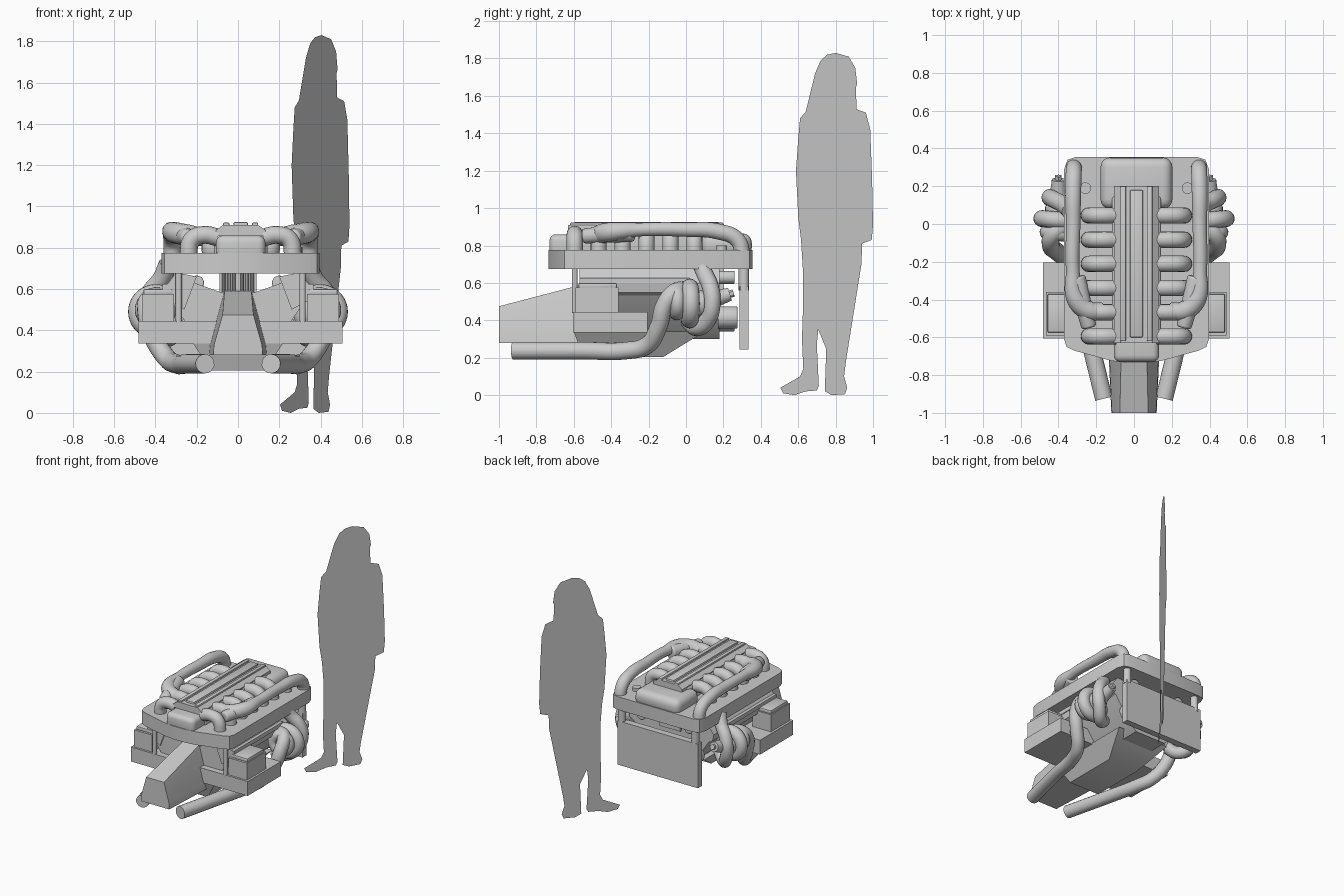
import bpy, bmesh, math
from mathutils import Vector, Matrix


def finish(ob, mirror=False, bevel=0, segments=4, angle=35):
    if bevel:
        m = ob.modifiers.new("bevel", 'BEVEL')
        m.width, m.segments, m.limit_method = bevel, segments, 'ANGLE'
    if mirror:
        ob.modifiers.new("mirror", 'MIRROR')
    bpy.ops.object.select_all(action='DESELECT')
    ob.select_set(True)
    bpy.context.view_layer.objects.active = ob
    bpy.ops.object.convert(target='MESH')
    bpy.ops.object.shade_smooth_by_angle(angle=math.radians(angle))
    return ob


def from_bm(name, bm, **kw):
    bmesh.ops.recalc_face_normals(bm, faces=bm.faces)
    me = bpy.data.meshes.new(name)
    bm.to_mesh(me)
    bm.free()
    ob = bpy.data.objects.new(name, me)
    bpy.context.collection.objects.link(ob)
    return finish(ob, **kw)


def loft(name, sections, **kw):
    """Skin closed sections that all have the same point count."""
    bm = bmesh.new()
    rings = [[bm.verts.new(p) for p in s] for s in sections]
    n = len(rings[0])
    for a, b in zip(rings, rings[1:]):
        for i in range(n):
            bm.faces.new((a[i], a[(i + 1) % n], b[(i + 1) % n], b[i]))
    bm.faces.new(rings[0])
    bm.faces.new(rings[-1])
    return from_bm(name, bm, **kw)


def box(name, x0, x1, y0, y1, z0, z1, **kw):
    return loft(name, [[(x0, y0, z), (x1, y0, z), (x1, y1, z), (x0, y1, z)] for z in (z0, z1)], **kw)


def prism(name, half, y0, y1, **kw):
    """Extrude a symmetric xz profile along y, given its right half."""
    full = half + [(-x, z) for x, z in reversed(half)]
    return loft(name, [[(x, y, z) for x, z in full] for y in (y0, y1)], **kw)


def tube(name, pts, r, radii=None):
    cu = bpy.data.curves.new(name, 'CURVE')
    cu.dimensions, cu.fill_mode = '3D', 'FULL'
    cu.bevel_depth, cu.bevel_resolution = r, 6
    cu.resolution_u, cu.use_fill_caps = 8, True
    ob = bpy.data.objects.new(name, cu)
    bpy.context.collection.objects.link(ob)
    sp = cu.splines.new('BEZIER')
    sp.bezier_points.add(len(pts) - 1)
    for i, (bp, p) in enumerate(zip(sp.bezier_points, pts)):
        bp.co = p
        bp.radius = radii[i] if radii else 1
        bp.handle_left_type = bp.handle_right_type = 'AUTO'
    bpy.context.view_layer.update()
    finish(ob)
    return finish(ob, mirror=True)


def cyl(name, a, b, r1, r2=None, mirror=True, sides=28, **kw):
    a, b = Vector(a), Vector(b)
    d = b - a
    bm = bmesh.new()
    bmesh.ops.create_cone(bm, cap_ends=True, segments=sides, radius1=r1,
                          radius2=r1 if r2 is None else r2, depth=d.length)
    rot = d.to_track_quat('Z', 'Y').to_matrix().to_4x4()
    bm.transform(Matrix.Translation((a + b) / 2) @ rot)
    return from_bm(name, bm, mirror=mirror, **kw)


def ring(name, c, major, minor, tilt):
    bpy.ops.mesh.primitive_torus_add(major_radius=major, minor_radius=minor,
                                     major_segments=36, minor_segments=16)
    ob = bpy.context.object
    ob.name = name
    ob.data.transform(Matrix.Translation(c) @ Matrix.Rotation(tilt, 4, 'Z') @ Matrix.Rotation(math.pi / 2, 4, 'X'))
    return finish(ob, mirror=True)


# Top tray: rounded slab with a bowed front edge
half = [(0.05, -0.735), (0.13, -0.725), (0.33, -0.67), (0.37, -0.65), (0.383, -0.61),
        (0.383, 0.29), (0.365, 0.34), (0.32, 0.355)]
outline = half + [(-x, y) for x, y in reversed(half)]
loft("top_tray", [[(x, y, z) for x, y in outline] for z in (0.675, 0.775)])

# Intake dome, spine and central cover with rails
box("rear_dome", -0.19, 0.19, 0.08, 0.352, 0.74, 0.865, bevel=0.05)
box("front_dome", -0.12, 0.12, -0.73, -0.50, 0.74, 0.86, bevel=0.035)
box("intake_spine", -0.13, 0.13, -0.60, 0.15, 0.74, 0.88, bevel=0.02)
prism("centre_cover", [(0.12, 0.86), (0.12, 0.885), (0.085, 0.91)], -0.63, 0.20)
box("cover_rail", 0.055, 0.085, -0.62, 0.20, 0.89, 0.922, mirror=True, bevel=0.006, segments=2)
box("cover_ridge", -0.035, 0.035, -0.60, 0.18, 0.89, 0.925, bevel=0.008, segments=2)

# Six intake runners per side
for i in range(6):
    y = 0.045 - i * 0.128
    tube("intake_runner", [(0.11, y, 0.85), (0.18, y, 0.862), (0.235, y, 0.84), (0.255, y, 0.75)], 0.043)

# Side intake pipes running back and down through the tray
tube("side_intake_pipe", [(0.18, -0.46, 0.85), (0.25, -0.46, 0.86), (0.318, -0.40, 0.873), (0.337, -0.25, 0.885),
                          (0.335, 0.0, 0.885), (0.335, 0.17, 0.875), (0.332, 0.275, 0.83), (0.332, 0.305, 0.74)],
     0.043, [1.0, 1.2, 1.2, 0.85, 0.9, 1, 1, 1])
cyl("throttle_body", (0.32, -0.28, 0.87), (0.25, -0.55, 0.85), 0.05, 0.04, bevel=0.015)
cyl("tray_cap", (0.27, 0.19, 0.77), (0.27, 0.19, 0.80), 0.03)
cyl("radiator_hose", (0.31, 0.31, 0.56), (0.31, 0.31, 0.69), 0.028)
cyl("tray_post", (0.30, -0.595, 0.44), (0.30, -0.595, 0.69), 0.015)

# The upper assembly sits slightly right of the turbos
for ob in bpy.data.objects:
    ob.location.x = 0.013

# V block, cylinder heads and sump
prism("engine_block", [(0.13, 0.30), (0.20, 0.36), (0.33, 0.55), (0.24, 0.64), (0.07, 0.58)], -0.56, 0.18)
loft("cylinder_head", [[(0.20, y, 0.66), (0.30, y, 0.68), (0.36, y, 0.60), (0.35, y, 0.55), (0.26, y, 0.50)]
                       for y in (-0.57, 0.18)], mirror=True)
box("fuel_rail", 0.33, 0.365, -0.57, 0.02, 0.595, 0.625, mirror=True)
box("valley_core", -0.09, 0.09, -0.54, 0.2, 0.56, 0.68)
for x in (0.02, 0.045, 0.07):
    cyl("valley_rib", (x, -0.55, 0.58), (x, -0.55, 0.68), 0.009, sides=10)
loft("sump", [[(-w, y0, z), (w, y0, z), (w, y1, z), (-w, y1, z)]
              for w, y0, y1, z in ((0.13, -0.55, -0.12, 0.205), (0.22, -0.60, 0.10, 0.34))])

# Tapered gearbox
loft("gearbox", [[(-b, y, z0), (b, y, z0), (b * 0.97, y, z0 + 0.05), (t, y, z1), (-t, y, z1), (-b * 0.97, y, z0 + 0.05)]
                 for y, b, t, z0, z1 in ((-1.0, 0.12, 0.075, 0.28, 0.475), (-0.56, 0.14, 0.065, 0.28, 0.59))])

# Cross tray with side boxes
box("cross_tray", -0.482, 0.505, -0.605, -0.205, 0.335, 0.445)
for s in (-1, 1):
    c = 0.4 * s + 0.012
    box("battery_box", c - 0.077, c + 0.077, -0.59, -0.36, 0.44, 0.575)
    box("battery_lid", c - 0.07, c + 0.07, -0.575, -0.37, 0.57, 0.60, bevel=0.008, segments=2)

# Turbochargers: volute ring, turbine ring, hub, flared inlet and boost pipe
ring("compressor_ring", (0.40, 0.02, 0.49), 0.088, 0.045, 0.1)
ring("turbine_ring", (0.40, -0.05, 0.50), 0.06, 0.04, 0.1)
cyl("turbo_hub", (0.40, -0.08, 0.49), (0.40, 0.10, 0.49), 0.07, bevel=0.01)
cyl("turbo_inlet", (0.40, 0.09, 0.495), (0.40, 0.235, 0.54), 0.055, 0.035)
cyl("turbo_nut", (0.40, 0.23, 0.538), (0.40, 0.255, 0.546), 0.02, sides=6)
tube("boost_pipe", [(0.34, 0.07, 0.72), (0.37, 0.10, 0.65), (0.425, 0.13, 0.58), (0.445, 0.14, 0.50),
                    (0.42, 0.12, 0.41), (0.36, 0.06, 0.36), (0.29, 0.01, 0.40)], 0.045)

# Exhausts sweeping down and forward
tube("exhaust_pipe", [(0.36, 0.0, 0.56), (0.43, -0.06, 0.55), (0.44, -0.115, 0.48), (0.41, -0.145, 0.37),
                      (0.345, -0.21, 0.265), (0.30, -0.32, 0.238), (0.25, -0.55, 0.238), (0.16, -0.925, 0.238)], 0.047)

# Radiator and rear accessories
box("radiator", -0.335, 0.345, 0.285, 0.335, 0.245, 0.58)
cyl("accessory_pulley", (0.22, 0.17, 0.415), (0.22, 0.275, 0.415), 0.06, bevel=0.008)
cyl("crank_pulley", (0, 0.17, 0.40), (0, 0.26, 0.40), 0.06, mirror=False, bevel=0.008)
cyl("cam_pulley", (0.20, 0.17, 0.63), (0.20, 0.26, 0.63), 0.035, bevel=0.006)

# Flat standing figure for scale
body = [(0.80, 1.83), (0.87, 1.81), (0.905, 1.75), (0.897, 1.71), (0.915, 1.665), (0.90, 1.64), (0.893, 1.60),
        (0.84, 1.58), (0.84, 1.56), (0.88, 1.54), (0.962, 1.51), (0.985, 1.42), (0.995, 1.15), (1.0, 0.91),
        (0.993, 0.83), (0.942, 0.81), (0.938, 0.70), (0.92, 0.59), (0.89, 0.45), (0.87, 0.30), (0.855, 0.18),
        (0.845, 0.10), (0.862, 0.04), (0.85, 0.005), (0.78, 0.0), (0.742, 0.02), (0.757, 0.09), (0.75, 0.25),
        (0.76, 0.46), (0.79, 0.66), (0.80, 0.81), (0.77, 0.72), (0.73, 0.52), (0.707, 0.35), (0.69, 0.17),
        (0.71, 0.05), (0.70, 0.025), (0.64, 0.02), (0.58, 0.0), (0.52, 0.01), (0.505, 0.04), (0.54, 0.06),
        (0.61, 0.10), (0.627, 0.14), (0.62, 0.30), (0.627, 0.51), (0.625, 0.67), (0.615, 0.83), (0.60, 0.95),
        (0.588, 1.2), (0.60, 1.37), (0.61, 1.48), (0.64, 1.515), (0.72, 1.55), (0.67, 1.57), (0.668, 1.63),
        (0.69, 1.72), (0.72, 1.79), (0.755, 1.82)]
bm = bmesh.new()
bm.faces.new([bm.verts.new((0.2 + (s - 0.5) * 0.68, s, h)) for s, h in body])
bmesh.ops.triangulate(bm, faces=bm.faces)
from_bm("scale_figure", bm)
